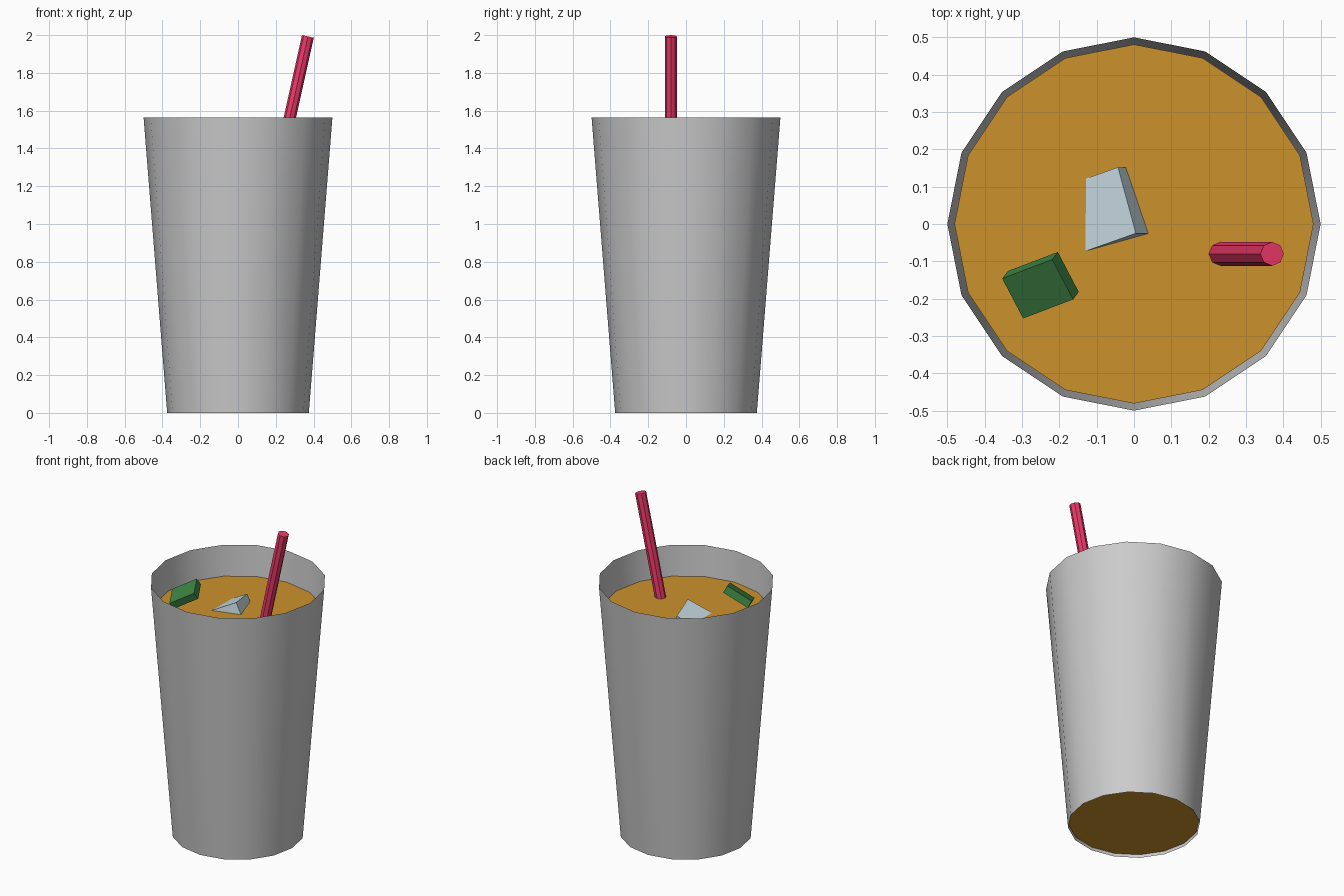
import bpy, bmesh, math
from mathutils import Vector, Matrix

if "Cube" in bpy.data.objects:
    bpy.data.objects.remove(bpy.data.objects["Cube"])

RIM_Z, LIQUID_Z = 1.565, 1.378
SIDES = 16


def material(name, rgb):
    m = bpy.data.materials.new(name)
    m.diffuse_color = (*rgb, 1)
    m.use_nodes = True
    m.node_tree.nodes["Principled BSDF"].inputs["Base Color"].default_value = m.diffuse_color
    return m


def add_object(name, bm, mat=None, smooth=False):
    me = bpy.data.meshes.new(name)
    bm.to_mesh(me)
    bm.free()
    ob = bpy.data.objects.new(name, me)
    bpy.context.collection.objects.link(ob)
    if mat:
        me.materials.append(mat)
    if smooth:
        bpy.ops.object.select_all(action='DESELECT')
        ob.select_set(True)
        bpy.context.view_layer.objects.active = ob
        bpy.ops.object.shade_smooth_by_angle(angle=math.radians(35))
    return ob


def tapered(name, start, end, r1, r2, sides, caps=True, mat=None):
    """Cone frustum running from start to end."""
    start, end = Vector(start), Vector(end)
    axis = end - start
    turn = axis.to_track_quat('Z', 'Y').to_matrix().to_4x4() if axis.x else Matrix()
    bm = bmesh.new()
    bmesh.ops.create_cone(bm, cap_ends=caps, segments=sides, radius1=r1,
                          radius2=r2, depth=axis.length,
                          matrix=Matrix.Translation((start + end) / 2) @ turn)
    return add_object(name, bm, mat, smooth=True)


def block(name, corner, a, b, c, mat):
    """Tilted box spanned by three edge vectors from one corner."""
    corner, a, b, c = map(Vector, (corner, a, b, c))
    bm = bmesh.new()
    frame = Matrix((a, b, c)).transposed().to_4x4()
    bmesh.ops.create_cube(bm, size=1, matrix=Matrix.Translation(corner + (a + b + c) / 2) @ frame)
    bmesh.ops.recalc_face_normals(bm, faces=bm.faces)
    return add_object(name, bm, mat)


# Open thin-walled cup
tapered("cup", (0, 0, 0), (0, 0, RIM_Z), 0.375, 0.5, SIDES, caps=False)

# Drink filling the cup just inside the wall
tapered("drink", (0, 0, 0.018), (0, 0, LIQUID_Z), 0.371, 0.481, SIDES,
        mat=material("amber", (0.6, 0.29, 0.025)))

# Leaning straw
tapered("straw", (-0.06, -0.08, 0.06), (0.37, -0.08, 1.993), 0.032, 0.032, 8,
        mat=material("red", (0.85, 0.04, 0.14)))

# Ice cube, one corner edge above the surface
edge = Vector((0.048, -0.177, 0.025))
slope = Vector((-0.085, -0.03, -0.042)).normalized() * edge.length
down = slope.cross(edge).normalized() * edge.length
if down.z > 0:
    down = -down
block("ice_cube", (-0.043, 0.152, LIQUID_Z + 0.042), edge, slope, down,
      material("ice", (0.56, 0.7, 0.75)))

# Tilted green garnish slice
block("garnish", (-0.353, -0.146, LIQUID_Z + 0.103), (0.134, 0.051, 0.08),
      (0.056, -0.107, -0.035), (0.015, 0.02, -0.038),
      material("green", (0.045, 0.22, 0.055)))
